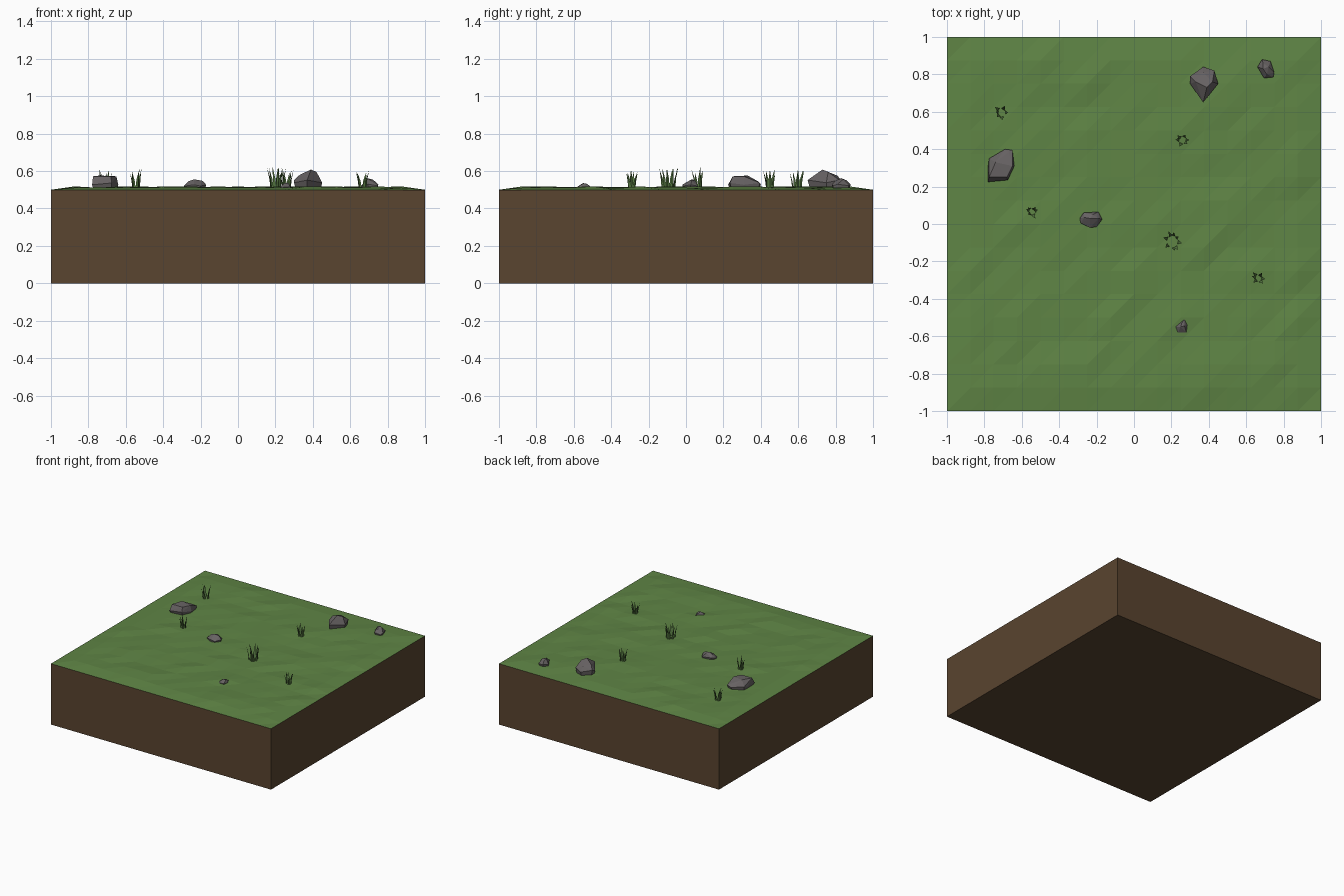
import bpy, bmesh, math, random
from mathutils import Vector

if "Cube" in bpy.data.objects:
    bpy.data.objects.remove(bpy.data.objects["Cube"])

random.seed(11)
GROUND = 0.5


def material(name, color):
    m = bpy.data.materials.new(name)
    m.diffuse_color = (*color, 1)
    m.use_nodes = True
    m.node_tree.nodes["Principled BSDF"].inputs["Base Color"].default_value = m.diffuse_color
    return m


TURF = material("turf green", (0.115, 0.235, 0.060))
BLADE = material("blade green", (0.095, 0.19, 0.055))
SOIL = material("soil brown", (0.100, 0.058, 0.029))
STONE = material("stone grey", (0.135, 0.122, 0.124))


def finish(bm, name, mat):
    bmesh.ops.recalc_face_normals(bm, faces=bm.faces)
    mesh = bpy.data.meshes.new(name)
    bm.to_mesh(mesh)
    bm.free()
    mesh.materials.append(mat)
    obj = bpy.data.objects.new(name, mesh)
    bpy.context.collection.objects.link(obj)
    return obj


# Ground block: soil box with a faceted, gently uneven turf surface
N = 16
bm = bmesh.new()
grid = []
for j in range(N + 1):
    row = []
    for i in range(N + 1):
        edge = i in (0, N) or j in (0, N)
        z = GROUND if edge else GROUND + random.choice((0.007, 0.011, 0.011, 0.011, 0.014, 0.018))
        row.append(bm.verts.new((-1 + 2 * i / N, -1 + 2 * j / N, z)))
    grid.append(row)
for j in range(N):
    for i in range(N):
        a, b = grid[j][i], grid[j][i + 1]
        c, d = grid[j + 1][i + 1], grid[j + 1][i]
        bm.faces.new((a, b, c))
        bm.faces.new((a, c, d))
rim = [e for e in bm.edges if e.is_boundary]
wall = bmesh.ops.extrude_edge_only(bm, edges=rim)["geom"]
for v in wall:
    if isinstance(v, bmesh.types.BMVert):
        v.co.z = 0
bmesh.ops.contextual_create(bm, geom=[e for e in bm.edges if e.is_boundary])
ground = finish(bm, "ground_block", TURF)
ground.data.materials.append(SOIL)
for p in ground.data.polygons:
    p.material_index = 0 if p.normal.z > 0.5 else 1


# Rocks: convex hull of a widest outline, a sunken foot and a few crown points
def rock(name, outline, crown):
    cx = sum(p[0] for p in outline) / len(outline)
    cy = sum(p[1] for p in outline) / len(outline)
    top = max(p[2] for p in crown)
    bm = bmesh.new()
    for k, (x, y) in enumerate(outline):
        waist = GROUND + (top - GROUND) * (0.35, 0.48)[k % 2]
        bm.verts.new((x, y, waist))
        bm.verts.new((cx + (x - cx) * 0.85, cy + (y - cy) * 0.85, GROUND - 0.01))
    for p in crown:
        bm.verts.new(p)
    hull = bmesh.ops.convex_hull(bm, input=bm.verts)
    loose = [v for v in hull["geom_interior"] if isinstance(v, bmesh.types.BMVert)]
    bmesh.ops.delete(bm, geom=loose, context='VERTS')
    finish(bm, name, STONE)


rock("rock_left",
     [(-.78, .31), (-.775, .35), (-.69, .40), (-.65, .395), (-.64, .31), (-.675, .235), (-.78, .225)],
     [(-.775, .25, .572), (-.68, .25, .572), (-.65, .31, .572), (-.74, .33, .576), (-.67, .385, .545)])
rock("rock_back",
     [(.37, .84), (.43, .82), (.45, .75), (.37, .65), (.30, .75), (.30, .79)],
     [(.39, .73, .608), (.33, .76, .58), (.42, .76, .595), (.37, .81, .575)])
rock("rock_back_corner",
     [(.66, .84), (.685, .88), (.73, .87), (.75, .81), (.745, .785), (.695, .78)],
     [(.69, .83, .562), (.72, .84, .555), (.71, .80, .55), (.69, .86, .55)])
rock("rock_middle",
     [(-.29, .03), (-.27, .06), (-.19, .065), (-.17, .025), (-.20, -.015), (-.235, -.02), (-.285, .005)],
     [(-.235, .03, .556), (-.19, .03, .548), (-.265, .035, .545), (-.22, .05, .55)])
rock("rock_front",
     [(.22, -.55), (.27, -.51), (.285, -.54), (.28, -.58), (.235, -.58)],
     [(.25, -.55, .536), (.27, -.545, .535), (.255, -.53, .532)])


# Grass: each tuft is a set of slender three-sided blades, bent outwards
def add_blade(bm, x, y, lean_dir, lean, height, width):
    out = Vector((math.cos(lean_dir), math.sin(lean_dir), 0))
    side = Vector((-out.y, out.x, 0))
    base = Vector((x, y, GROUND))
    rings = []
    for t, w in ((0, 1.0), (0.5, 0.75)):
        c = base + out * lean * t ** 1.6 + Vector((0, 0, height * t))
        half = width * w / 2
        rings.append([bm.verts.new(c + side * half), bm.verts.new(c - side * half),
                      bm.verts.new(c + out * half * 0.6)])
    tip = bm.verts.new(base + out * lean + Vector((0, 0, height)))
    low, mid = rings
    for k in range(3):
        n = (k + 1) % 3
        bm.faces.new((low[k], low[n], mid[n], mid[k]))
        bm.faces.new((mid[k], mid[n], tip))
    bm.faces.new(low)


def tuft(name, cx, cy, rx, ry, count, height):
    bm = bmesh.new()
    for k in range(count):
        a = 2 * math.pi * k / count + random.uniform(-0.4, 0.4)
        r = random.uniform(0.35, 0.6)
        add_blade(bm, cx + rx * r * math.cos(a), cy + ry * r * math.sin(a), a,
                  random.uniform(0.015, 0.028), height * random.uniform(0.72, 1), 0.021)
    finish(bm, name, BLADE)


tuft("grass_tuft_back_left", -.71, .595, .035, .045, 6, .125)
tuft("grass_tuft_left", -.545, .065, .028, .03, 6, .12)
tuft("grass_tuft_back_right", .26, .45, .032, .035, 6, .125)
tuft("grass_tuft_middle", .205, -.09, .055, .07, 8, .125)
tuft("grass_tuft_right", .665, -.29, .028, .028, 6, .12)
